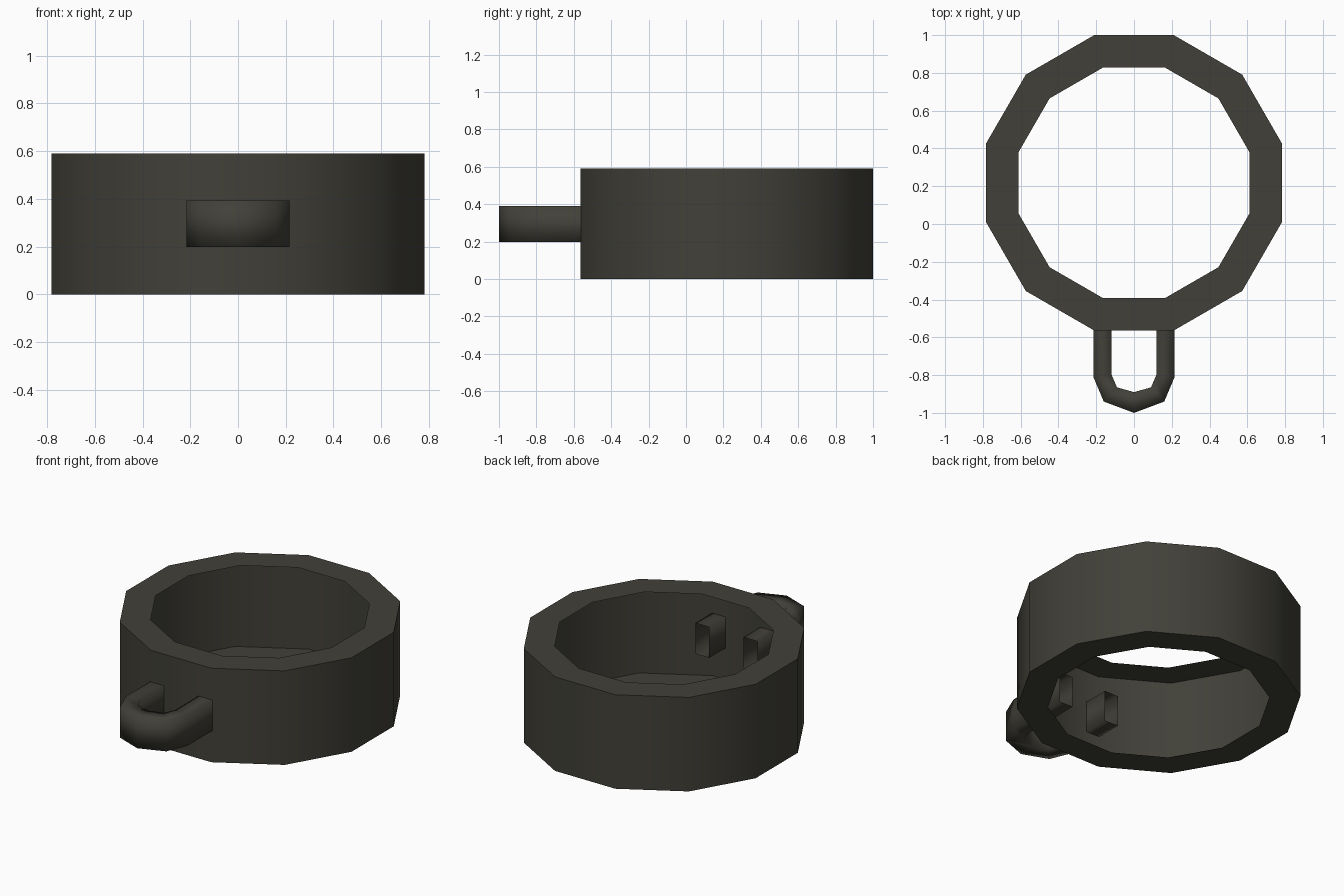
import bpy, bmesh, math

if "Cube" in bpy.data.objects:
    bpy.data.objects.remove(bpy.data.objects["Cube"])

mat = bpy.data.materials.new("dark olive grey")
mat.diffuse_color = (0.053, 0.051, 0.040, 1)
mat.use_nodes = True
mat.node_tree.nodes["Principled BSDF"].inputs["Base Color"].default_value = mat.diffuse_color


def make(name, bm):
    me = bpy.data.meshes.new(name)
    bm.to_mesh(me)
    bm.free()
    ob = bpy.data.objects.new(name, me)
    bpy.context.collection.objects.link(ob)
    me.materials.append(mat)
    return ob


# Band: twelve-sided outer wall with thin top and bottom rims, open inside
N, CY, H = 12, 0.218, 0.59
R_OUT, R_IN = 0.81, 0.632
bm = bmesh.new()


def loop(r, z):
    angles = [math.radians(15 + 360 * i / N) for i in range(N)]
    return [bm.verts.new((r * math.cos(a), CY + r * math.sin(a), z)) for a in angles]


def bridge(a, b):
    for i in range(len(a)):
        j = (i + 1) % len(a)
        bm.faces.new((a[i], a[j], b[j], b[i]))


loops = [loop(R_IN, 0), loop(R_OUT, 0), loop(R_OUT, H), loop(R_IN, H)]
for a, b in zip(loops, loops[1:]):
    bridge(a, b)
band = make("band", bm)
bpy.context.view_layer.objects.active = band
band.select_set(True)
bpy.ops.object.shade_smooth_by_angle(angle=math.radians(40))

# Loop handle: rectangular section swept round a U, ends poke through the wall
half = [((-0.215, -0.40), (-0.12, -0.40)),
        ((-0.215, -0.81), (-0.12, -0.795)),
        ((-0.16, -0.94), (-0.09, -0.865))]
path = half + [((0, -1.0), (0, -0.89))]
path += [((-o[0], o[1]), (-i[0], i[1])) for o, i in reversed(half)]
Z0, Z1 = 0.198, 0.392
bm = bmesh.new()
sections = []
for o, i in path:
    sections.append([bm.verts.new((*p, z)) for p, z in
                     ((o, Z0), (o, Z1), (i, Z1), (i, Z0))])
for a, b in zip(sections, sections[1:]):
    bridge(a, b)
bmesh.ops.recalc_face_normals(bm, faces=bm.faces)
for f in bm.faces:
    f.smooth = True
make("loop_handle", bm)
